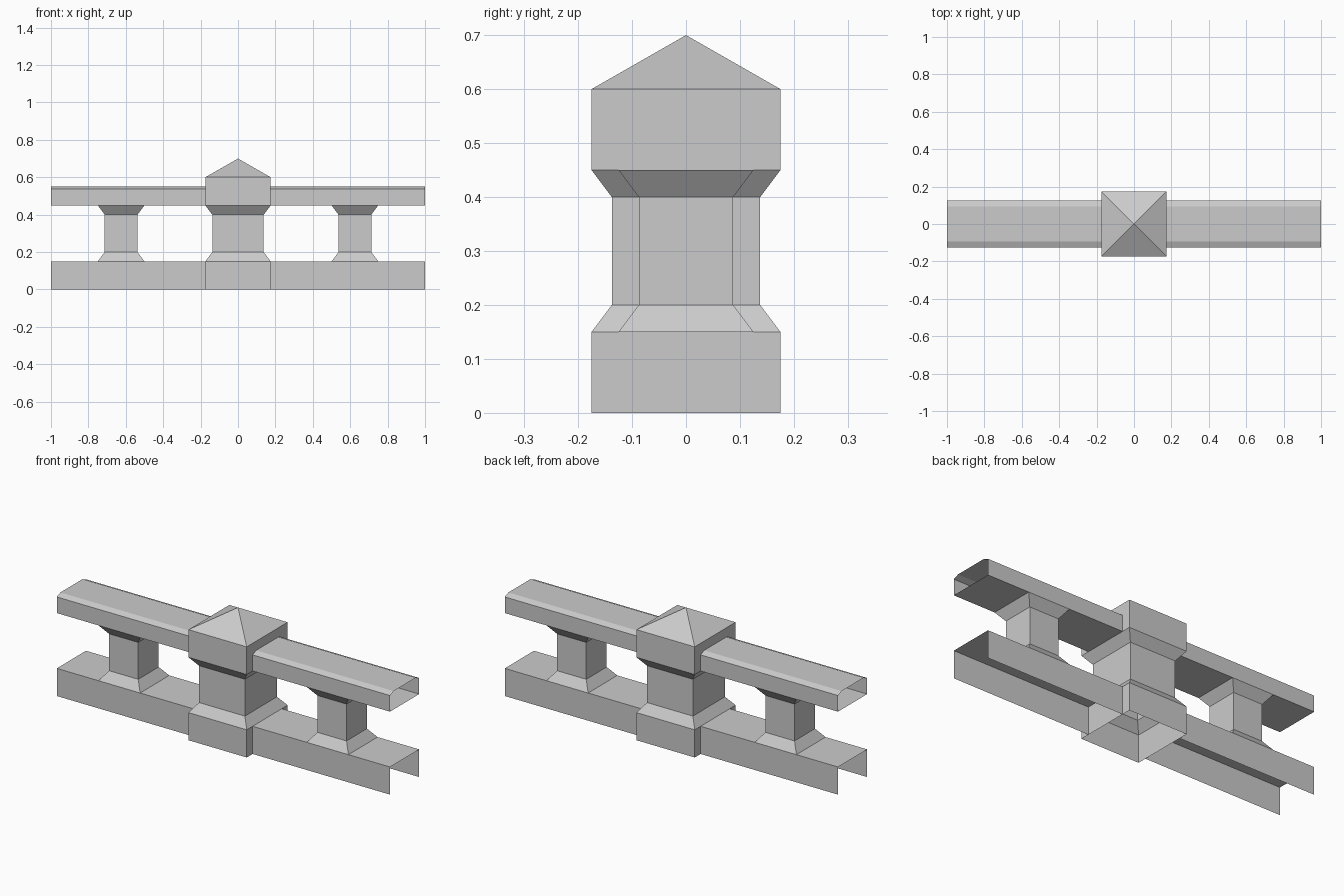
import bpy

if "Cube" in bpy.data.objects:
    bpy.data.objects.remove(bpy.data.objects["Cube"])


def make_mesh(name, verts, faces):
    mesh = bpy.data.meshes.new(name)
    mesh.from_pydata(verts, [], faces)
    mesh.update()
    obj = bpy.data.objects.new(name, mesh)
    bpy.context.collection.objects.link(obj)
    return obj


def square_column(name, x, levels, apex=None):
    """Open-ended square shell through (half width, height) levels, optional pointed cap."""
    verts, faces = [], []
    for h, z in levels:
        verts += [(x - h, -h, z), (x + h, -h, z), (x + h, h, z), (x - h, h, z)]
    for k in range(len(levels) - 1):
        for i in range(4):
            j = (i + 1) % 4
            a, b = 4 * k, 4 * k + 4
            faces.append((a + i, a + j, b + j, b + i))
    if apex is not None:
        top = len(verts) - 4
        verts.append((x, 0, apex))
        faces += [(top + i, top + (i + 1) % 4, top + 4) for i in range(4)]
    return make_mesh(name, verts, faces)


def rail(name, profile, x0, x1, closed):
    """Sweep a (y, z) profile along x, leaving the ends open."""
    n = len(profile)
    verts = [(x, y, z) for x in (x0, x1) for y, z in profile]
    faces = [(i, i + n, (i + 1) % n + n, (i + 1) % n)
             for i in range(n if closed else n - 1)]
    return make_mesh(name, verts, faces)


# Centre post with flared neck and pyramid cap
square_column("centre_post", 0,
              [(0.175, 0), (0.175, 0.15), (0.1375, 0.2), (0.1375, 0.4),
               (0.175, 0.45), (0.175, 0.6)], apex=0.7)

base_profile = [(0.125, 0), (0.125, 0.15), (-0.125, 0.15), (-0.125, 0)]
rail_profile = [(0.125, 0.45), (0.125, 0.5375), (0.094, 0.55),
                (-0.094, 0.55), (-0.125, 0.5375), (-0.125, 0.45)]

# Both sides: plinth, handrail and baluster
for side, x0, x1, xb in (("left", -1, -0.175, -0.625), ("right", 0.175, 1, 0.625)):
    rail(side + "_plinth", base_profile[::-1], x0, x1, False)
    rail(side + "_handrail", rail_profile[::-1], x0, x1, True)
    square_column(side + "_baluster", xb,
                  [(0.125, 0.15), (0.0875, 0.2), (0.0875, 0.4), (0.125, 0.45)])
